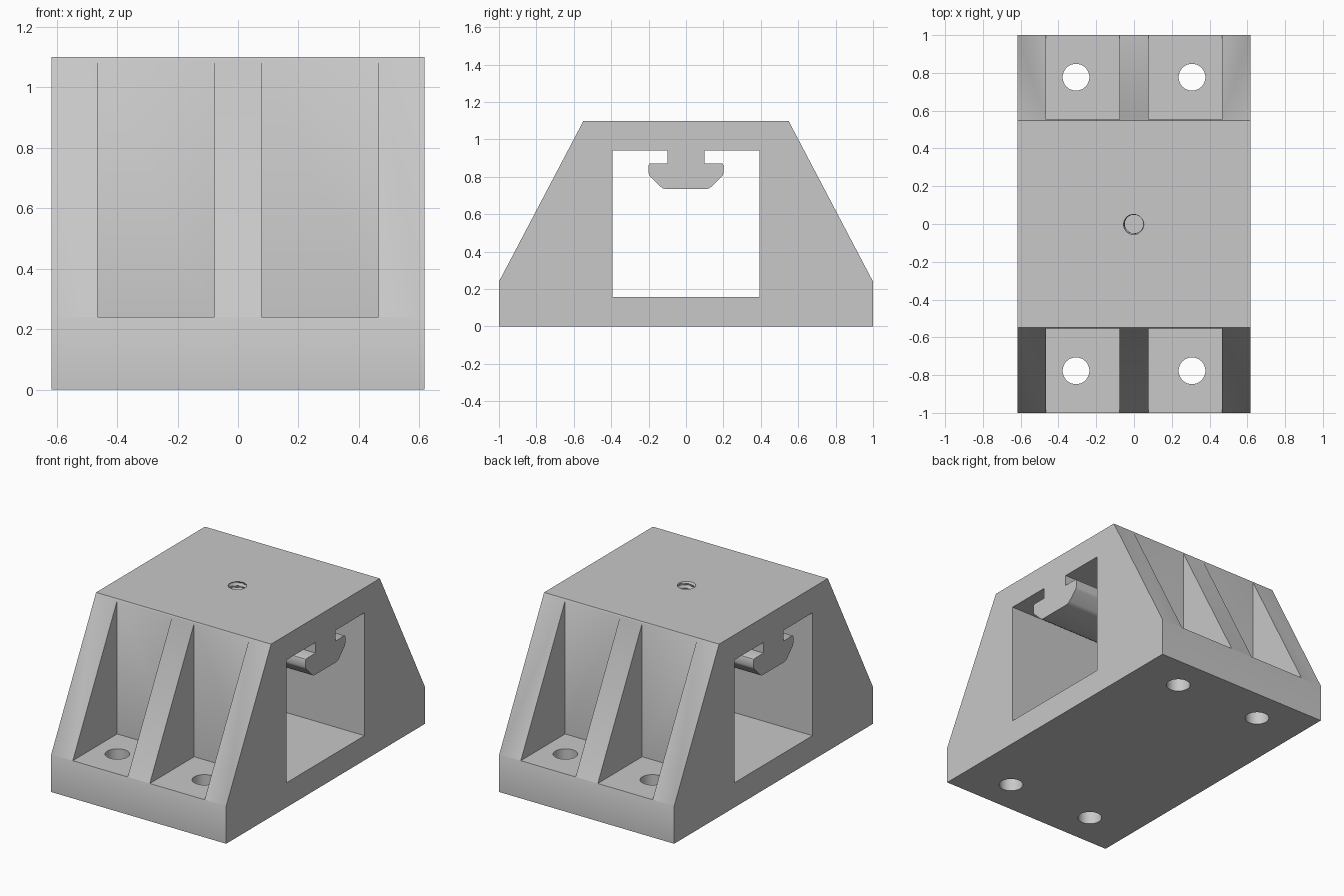
import bpy, bmesh, math
from mathutils import Vector

cube = bpy.data.objects.get("Cube")
if cube:
    bpy.data.objects.remove(cube, do_unlink=True)

HALF_X = 0.617
TOP = 1.1
FLOOR = 0.24
RAIL_BOTTOM = 0.735

grey = bpy.data.materials.new("plain grey")
grey.use_nodes = True
colour = (0.58, 0.58, 0.58, 1)
grey.diffuse_color = colour
grey.node_tree.nodes["Principled BSDF"].inputs["Base Color"].default_value = colour


def add_object(name, bm):
    bmesh.ops.recalc_face_normals(bm, faces=bm.faces[:])
    mesh = bpy.data.meshes.new(name)
    bm.to_mesh(mesh)
    bm.free()
    mesh.materials.append(grey)
    obj = bpy.data.objects.new(name, mesh)
    bpy.context.collection.objects.link(obj)
    return obj


def prism(name, half_profile, x0, x1):
    """Mirror a (y, z) half outline across y = 0 and extrude it along x."""
    outline = half_profile + [(-y, z) for y, z in reversed(half_profile)]
    bm = bmesh.new()
    face = bm.faces.new([bm.verts.new((x0, y, z)) for y, z in outline])
    moved = bmesh.ops.extrude_face_region(bm, geom=[face])["geom"]
    verts = [v for v in moved if isinstance(v, bmesh.types.BMVert)]
    bmesh.ops.translate(bm, verts=verts, vec=(x1 - x0, 0, 0))
    return add_object(name, bm)


def box(name, low, high):
    bm = bmesh.new()
    bmesh.ops.create_cube(bm, size=1)
    low, high = Vector(low), Vector(high)
    bmesh.ops.scale(bm, verts=bm.verts, vec=high - low)
    bmesh.ops.translate(bm, verts=bm.verts, vec=(low + high) / 2)
    return add_object(name, bm)


def turned(name, centre, z0, z1, radius, rings=2, sides=32):
    """Closed upright cylinder whose radius may vary with angle and height."""
    bm = bmesh.new()
    loops = []
    for i in range(rings):
        z = z0 + (z1 - z0) * i / (rings - 1)
        loop = []
        for j in range(sides):
            a = math.tau * j / sides
            r = radius(a, z)
            loop.append(bm.verts.new((centre[0] + r * math.cos(a),
                                      centre[1] + r * math.sin(a), z)))
        loops.append(loop)
    for lower, upper in zip(loops, loops[1:]):
        for j in range(sides):
            k = (j + 1) % sides
            a, b, c, d = lower[j], lower[k], upper[k], upper[j]
            bm.faces.new((a, b, c))
            bm.faces.new((a, c, d))
    bm.faces.new(loops[0])
    bm.faces.new(loops[-1])
    return add_object(name, bm)


def thread_radius(angle, z):
    phase = (z / 0.03 - angle / math.tau) % 1
    return 0.049 + 0.018 * abs(phase - 0.5)


# Trapezoid body
body = prism("mounting_block",
             [(1, 0), (1, FLOOR), (0.548, TOP)], -HALF_X, HALF_X)

# Window through the sides, leaving the rounded T rail hanging from the top
rail = [(0.1, 0.94), (0.1, 0.872), (0.19, 0.872), (0.197, 0.869), (0.2, 0.862),
        (0.2, 0.82), (0.197, 0.81), (0.192, 0.803), (0.137, 0.748),
        (0.125, 0.739), (0.11, RAIL_BOTTOM)]
window = [(0.393, 0.157), (0.393, 0.94)] + rail
cutters = [prism("window_cutter", window, -1, 1)]

# Pockets between the ribs, and bolt holes in their floors
for sx in (-1, 1):
    for sy in (-1, 1):
        xs = sorted((sx * 0.078, sx * 0.465))
        ys = sorted((sy * 0.553, sy * 1.2))
        cutters.append(box("pocket_cutter", (xs[0], ys[0], FLOOR),
                           (xs[1], ys[1], TOP + 0.2)))
        cutters.append(turned("bolt_hole_cutter", (sx * 0.307, sy * 0.777),
                              -0.1, FLOOR + 0.1, lambda a, z: 0.071))

# Threaded hole through the top and the rail
cutters.append(turned("thread_cutter", (0, 0), RAIL_BOTTOM - 0.02, TOP + 0.02,
                      thread_radius, rings=110))

for cutter in cutters:
    cutter.hide_render = True
    mod = body.modifiers.new(cutter.name, "BOOLEAN")
    mod.operation = "DIFFERENCE"
    mod.solver = "EXACT"
    mod.object = cutter

# Bake the cuts and drop the cutters
depsgraph = bpy.context.evaluated_depsgraph_get()
result = bpy.data.meshes.new_from_object(body.evaluated_get(depsgraph))
body.modifiers.clear()
body.data = result
body.data.materials.clear()
body.data.materials.append(grey)
for poly in body.data.polygons:
    poly.material_index = 0
for cutter in cutters:
    bpy.data.objects.remove(cutter, do_unlink=True)

bpy.ops.object.select_all(action="DESELECT")
body.select_set(True)
bpy.context.view_layer.objects.active = body
bpy.ops.object.shade_smooth_by_angle(angle=math.radians(30))
